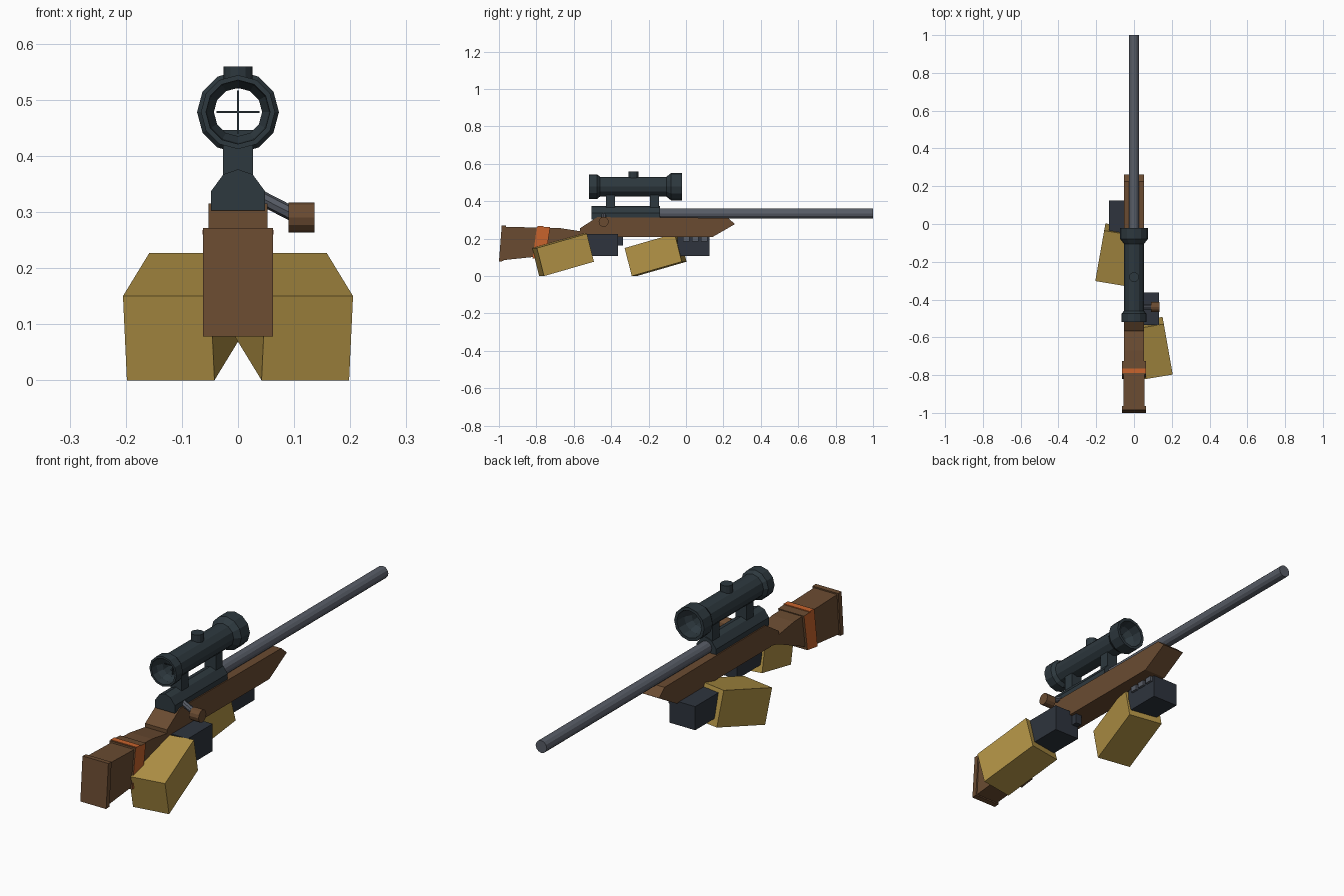
import bpy, bmesh, math
from mathutils import Matrix, Vector

if "Cube" in bpy.data.objects:
    bpy.data.objects.remove(bpy.data.objects["Cube"], do_unlink=True)


def material(name, hex_code):
    def lin(c):
        c /= 255
        return c / 12.92 if c <= 0.04045 else ((c + 0.055) / 1.055) ** 2.4
    rgb = [lin(v) for v in bytes.fromhex(hex_code)] + [1]
    m = bpy.data.materials.new(name)
    m.use_nodes = True
    m.diffuse_color = rgb
    m.node_tree.nodes["Principled BSDF"].inputs["Base Color"].default_value = rgb
    return m


wood = material("brown wood", "6a4b31")
orange = material("orange band", "c8632c")
metal = material("dark metal", "2d383e")
steel = material("grey steel", "585d67")
glove = material("dark glove", "2e343d")
sleeve = material("tan sleeve", "b29346")


def finish(name, bm, *mats):
    bmesh.ops.recalc_face_normals(bm, faces=bm.faces)
    me = bpy.data.meshes.new(name)
    bm.to_mesh(me)
    bm.free()
    for m in mats:
        me.materials.append(m)
    ob = bpy.data.objects.new(name, me)
    bpy.context.collection.objects.link(ob)
    return ob


def box(name, x, y, z, mat):
    """Box from (low, high) ranges."""
    bm = bmesh.new()
    size = [b - a for a, b in (x, y, z)]
    mid = [(a + b) / 2 for a, b in (x, y, z)]
    bmesh.ops.create_cube(bm, size=1, matrix=Matrix.Translation(mid) @ Matrix.Diagonal(size + [1]))
    return finish(name, bm, mat)


def prism(name, profile, half, *mats):
    """Side profile (y, z) extruded across x."""
    bm = bmesh.new()
    f = bm.faces.new([bm.verts.new((-half, y, z)) for y, z in profile])
    g = bmesh.ops.extrude_face_region(bm, geom=[f])["geom"]
    bmesh.ops.translate(bm, vec=(2 * half, 0, 0), verts=[v for v in g if isinstance(v, bmesh.types.BMVert)])
    return finish(name, bm, *mats)


def rod(name, a, b, r, mat, sides=12):
    a, b = Vector(a), Vector(b)
    d = b - a
    m = Matrix.Translation((a + b) / 2) @ d.to_track_quat("Z", "Y").to_matrix().to_4x4()
    bm = bmesh.new()
    bmesh.ops.create_cone(bm, cap_ends=True, segments=sides, radius1=r, radius2=r, depth=d.length, matrix=m)
    return finish(name, bm, mat)


def lathe(name, profile, z, mat, sides=12):
    """Closed (y, radius) outline turned about the y axis at height z."""
    bm = bmesh.new()
    rings = []
    for i in range(sides):
        t = math.tau * i / sides
        rings.append([bm.verts.new((r * math.cos(t), y, z + r * math.sin(t))) for y, r in profile])
    n = len(profile)
    for i in range(sides):
        p, q = rings[i], rings[(i + 1) % sides]
        for j in range(n):
            k = (j + 1) % n
            bm.faces.new((p[j], p[k], q[k], q[j]))
    return finish(name, bm, mat)


# Rear stock: butt, end plate, grip
prism("butt", [(-0.98, 0.085), (-0.97, 0.264), (-0.75, 0.258), (-0.76, 0.108)], 0.056, wood)
prism("butt_plate", [(-1, 0.078), (-0.985, 0.271), (-0.963, 0.27), (-0.977, 0.08)], 0.0625, wood)
prism("grip", [(-0.77, 0.108), (-0.755, 0.259), (-0.67, 0.256), (-0.54, 0.236), (-0.5, 0.215), (-0.56, 0.2)], 0.053, wood)

# Band around the stock: orange flanks, brown top with an orange stripe
band = prism("stock_band", [(-0.82, 0.094), (-0.797, 0.266), (-0.726, 0.262), (-0.75, 0.104)], 0.0625, wood, orange)
for p in band.data.polygons:
    p.material_index = int(abs(p.normal.x) > 0.5)
box("band_stripe", (-0.063, 0.063), (-0.79, -0.765), (0.26, 0.268), orange)

# Fore stock
prism("fore_stock", [(-0.566, 0.236), (-0.566, 0.256), (-0.475, 0.315), (0.224, 0.311),
                     (0.262, 0.278), (0.14, 0.208), (-0.51, 0.208)], 0.053, wood)

# Receiver, an arched bar, with the barrel
bm = bmesh.new()
half = [(0.048, 0.303), (0.048, 0.337), (0.026, 0.367)]
outline = half + [(0, 0.376)] + [(-x, z) for x, z in reversed(half)]
face = bm.faces.new([bm.verts.new((x, -0.505, z)) for x, z in outline])
geom = bmesh.ops.extrude_face_region(bm, geom=[face])["geom"]
bmesh.ops.translate(bm, vec=(0, 0.365, 0), verts=[v for v in geom if isinstance(v, bmesh.types.BMVert)])
finish("receiver", bm, metal)
rod("barrel", (0, -0.15, 0.334), (0, 1, 0.334), 0.027, steel)

# Bolt handle
rod("bolt_arm", (0.03, -0.44, 0.331), (0.1, -0.44, 0.295), 0.013, steel, 8)
rod("bolt_knob", (0.09, -0.44, 0.29), (0.136, -0.44, 0.29), 0.027, wood)

# Hollow scope with flared ends
AXIS = 0.478
lathe("scope_tube", [(-0.518, 0.066), (-0.475, 0.066), (-0.46, 0.053), (-0.105, 0.053),
                     (-0.08, 0.073), (-0.022, 0.073), (-0.022, 0.06), (-0.07, 0.058),
                     (-0.1, 0.043), (-0.46, 0.043), (-0.485, 0.055), (-0.518, 0.057)], AXIS, metal)
rod("scope_turret", (0, -0.281, 0.52), (0, -0.281, 0.559), 0.026, metal)
for label, y in (("rear", -0.404), ("front", -0.168)):
    box(label + "_scope_mount", (-0.027, 0.027), (y - 0.024, y + 0.024), (0.36, 0.446), metal)
box("crosshair_level", (-0.038, 0.038), (-0.452, -0.449), (AXIS - 0.002, AXIS + 0.002), metal)
box("crosshair_upright", (-0.002, 0.002), (-0.452, -0.449), (AXIS - 0.038, AXIS + 0.038), metal)


# Sleeves: slanted blocks, mirrored and offset along the length
def arm(name, side, dy):
    corner = Vector((0.205, -0.797 + dy, 0.15))
    length = Vector((-0.047, 0.267, 0.077))
    width = Vector((-0.156, -0.026, 0))
    depth = Vector((-0.007, 0.038, -0.15))
    bm = bmesh.new()
    bmesh.ops.create_cube(bm, size=1)
    for v in bm.verts:
        a, b, c = (t + 0.5 for t in v.co)
        v.co = corner + a * length + b * width + c * depth
        v.co.x *= side
    finish(name, bm, sleeve)


arm("left_sleeve", 1, 0)
arm("right_sleeve", -1, 0.495)

# Gloves and fingers
box("left_glove", (0.007, 0.132), (-0.535, -0.363), (0.107, 0.226), glove)
box("right_glove", (-0.132, -0.007), (-0.045, 0.125), (0.107, 0.21), glove)
box("trigger_finger", (0.01, 0.04), (-0.37, -0.337), (0.163, 0.21), glove)
for i in range(3):
    y = -0.016 + i * 0.048
    box("finger_%d" % (i + 1), (-0.03, 0.004), (y, y + 0.034), (0.185, 0.209), steel)
